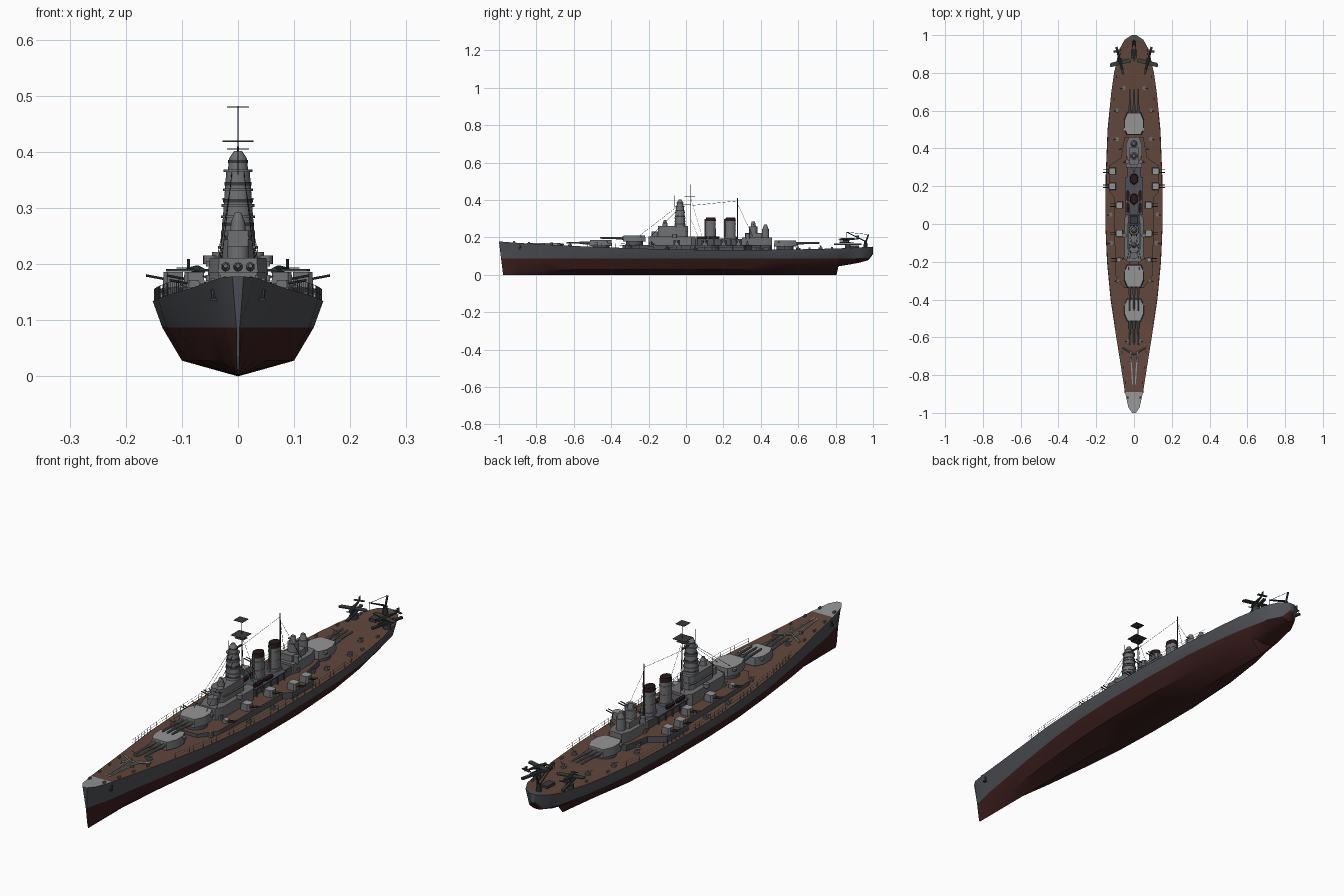
import bpy, bmesh, math
from mathutils import Vector, Matrix

def mat(name, r, g, b):
    m = bpy.data.materials.new(name)
    m.diffuse_color = (r, g, b, 1)
    return m

HULL = mat("hull_gray", .08, .083, .095)
RED = mat("antifouling_red", .045, .013, .013)
WOOD = mat("deck_wood", .12, .063, .045)
LIGHT = mat("light_gray", .30, .30, .30)
MID = mat("mid_gray", .16, .163, .17)
DARK = mat("dark_gray", .04, .042, .045)
SOOT = mat("soot_black", .02, .009, .009)
GREEN = mat("plane_green", .04, .052, .045)

# ---------- helpers ----------
def finish(name, bm, mats, mirror=False, rule=None):
    bmesh.ops.recalc_face_normals(bm, faces=bm.faces[:])
    for f in bm.faces:
        f.smooth = True
        if rule:
            f.material_index = rule(f)
    for e in bm.edges:
        e.smooth = len(e.link_faces) == 2 and e.calc_face_angle(0) < math.radians(32)
    me = bpy.data.meshes.new(name)
    bm.to_mesh(me)
    bm.free()
    for m in mats:
        me.materials.append(m)
    ob = bpy.data.objects.new(name, me)
    bpy.context.collection.objects.link(ob)
    if mirror:
        ob.modifiers.new("mirror", 'MIRROR').use_axis = (True, False, False)
    return ob

def box(bm, x, y, z, sx, sy, sz, rot=0):
    m = Matrix.Translation((x, y, z)) @ Matrix.Rotation(rot, 4, 'Z') @ Matrix.Diagonal((sx, sy, sz, 1))
    bmesh.ops.create_cube(bm, size=1, matrix=m)

def rod(bm, a, b, r1, r2=None, n=8):
    a, b = Vector(a), Vector(b)
    d = b - a
    m = Matrix.Translation((a + b) / 2) @ d.to_track_quat('Z', 'Y').to_matrix().to_4x4()
    bmesh.ops.create_cone(bm, cap_ends=True, segments=n, radius1=r1,
                          radius2=r1 if r2 is None else r2, depth=d.length, matrix=m)

def drum(bm, x, y, z0, z1, r, r2=None, n=16):
    rod(bm, (x, y, z0), (x, y, z1), r, r2, n)

def prism(bm, pts, z0, z1, s=1.0):
    c = Vector((sum(p[0] for p in pts), sum(p[1] for p in pts))) / len(pts)
    lo = [bm.verts.new((x, y, z0)) for x, y in pts]
    hi = [bm.verts.new((c.x + (x - c.x) * s, c.y + (y - c.y) * s, z1)) for x, y in pts]
    n = len(pts)
    for i in range(n):
        bm.faces.new((lo[i], lo[(i + 1) % n], hi[(i + 1) % n], hi[i]))
    bm.faces.new(hi)
    bm.faces.new(lo[::-1])

def sym(half):
    return half + [(-x, y) for x, y in half[::-1]]

roof = lambda f: 1 if f.normal.z > .8 else 0

# ---------- hull: y, deck / waterline / bilge half widths, keel / bilge / deck heights ----------
ST = [(-1, .010, .003, .002, 0, .02, .178), (-.97, .030, .008, .004, 0, .028, .176),
      (-.89, .048, .026, .014, 0, .028, .170), (-.75, .070, .049, .030, 0, .028, .162),
      (-.6, .094, .075, .052, 0, .028, .154), (-.4, .124, .106, .075, 0, .028, .146),
      (-.2, .143, .127, .093, 0, .028, .139), (0, .152, .135, .100, 0, .028, .134),
      (.25, .150, .134, .100, 0, .028, .133), (.5, .140, .126, .088, 0, .03, .134),
      (.7, .120, .105, .066, 0, .036, .138), (.805, .105, .088, .045, 0, .046, .141),
      (.815, .102, .085, .045, .045, .054, .141), (.92, .080, .062, .035, .063, .07, .146),
      (.975, .050, .033, .018, .078, .081, .149), (1, .012, .006, .004, .11, .115, .15)]

def edge(y):
    for a, b in zip(ST, ST[1:]):
        if y <= b[0]:
            t = (y - a[0]) / (b[0] - a[0])
            return a[1] + (b[1] - a[1]) * t, a[6] + (b[6] - a[6]) * t

bm = bmesh.new()
rings = []
for y, w, wl, bw, kz, bz, dz in ST:
    wz = max(.087, bz + .006)
    half = [(bw, bz), (wl, wz), (w, dz)]
    pts = [(0, kz)] + half + [(-x, z) for x, z in half[::-1]]
    rake = .022 if y < -.95 else 0          # raked stem
    rings.append([bm.verts.new((x, y + rake * (1 - z / dz), z)) for x, z in pts])
for a, b in zip(rings, rings[1:]):
    for i in range(7):
        f = bm.faces.new((a[i], a[(i + 1) % 7], b[(i + 1) % 7], b[i]))
        yc = f.calc_center_median().y
        f.material_index = 1 if i in (0, 1, 5, 6) else 0
        if i == 3:
            f.material_index = 3 if yc < -.89 else (0 if yc > .975 else 2)
bm.faces.new(rings[0])
bm.faces.new(rings[-1])
finish("hull", bm, [HULL, RED, WOOD, LIGHT])

# ---------- raised shelter deck ----------
bm = bmesh.new()
prism(bm, sym([(.05, -.34), (.1, -.27), (.105, .14), (.13, .17), (.13, .31), (.07, .35), (.05, .46)]), .125, .158)
finish("shelter_deck", bm, [HULL, WOOD], rule=roof)

# ---------- deck railings ----------
bm = bmesh.new()
ys = [-.55 + .025 * i for i in range(47)]
P = [Vector((edge(y)[0] - .003, y, edge(y)[1])) for y in ys]
for p, q in zip(P, P[1:]):
    rod(bm, p, p + Vector((0, 0, .022)), .0006, n=4)
    for h in (.011, .022):
        up = Vector((0, 0, h))
        rod(bm, p + up, q + up, .0005, n=3)
finish("railings", bm, [MID], mirror=True)

# ---------- main gun turrets ----------
for name, y, z, s, deck in (("turret_fore", -.455, .154, -1, .13), ("turret_high", -.275, .179, -1, .14),
                            ("turret_aft", .53, .152, 1, .12)):
    bm = bmesh.new()
    prism(bm, [(x, y + s * v) for x, v in sym([(.038, -.06), (.054, -.025), (.054, .02), (.036, .062)])], z, z + .032, .93)
    for x in (-.05, .05):
        box(bm, x, y - s * .03, z + .022, .014, .014, .01)
    finish(name, bm, [MID, LIGHT], rule=roof)
    bm = bmesh.new()
    drum(bm, 0, y, deck, z, .045, n=24)
    finish(name + "_barbette", bm, [HULL])
    bm = bmesh.new()
    for x in (-.022, 0, .022):
        rod(bm, (x, y + s * .05, z + .016), (x, y + s * .1, z + .017), .0085, .007, 10)
        rod(bm, (x, y + s * .09, z + .017), (x, y + s * .185, z + .018), .0058, .004, 10)
    finish(name + "_guns", bm, [MID])

# ---------- secondary twin mounts ----------
for i, (x, y) in enumerate([(.115, .2), (.115, .28), (.078, .1), (.078, -.05), (.08, -.19)]):
    big = i < 4
    h = .028 if big else .014
    bm = bmesh.new()
    w = .019 if big else .012
    prism(bm, [(x - w, y - w), (x + w * .6, y - w), (x + w, y - w * .6), (x + w, y + w * .6),
               (x + w * .6, y + w), (x - w, y + w)], .158, .158 + h, .9)
    finish("secondary_mount_%d" % i, bm, [MID, LIGHT], mirror=True, rule=roof)
    bm = bmesh.new()
    for d in (-.007, .007):
        rod(bm, (x + w * .8, y + d, .158 + h * .55), (x + w + .03, y + d, .163 + h * .6), .0022, n=6)
    finish("secondary_guns_%d" % i, bm, [DARK], mirror=True)

# ---------- light anti-air guns in tubs ----------
bm = bmesh.new()
for x, y, z in [(.03, -.62, .152), (.085, -.3, .143), (.12, -.1, .134), (.06, .4, .133), (.09, .45, .132),
                (.09, .6, .135), (.055, .72, .137), (.125, .05, .132), (.045, -.18, .158), (.04, .33, .158)]:
    drum(bm, x, y, z, z + .009, .011, n=10)
    rod(bm, (x, y, z + .012), (x + .018, y - .004, z + .021), .0016, n=5)
    box(bm, x, y, z + .012, .008, .008, .008)
finish("light_guns", bm, [MID], mirror=True)

# ---------- forward superstructure and tower ----------
bm = bmesh.new()
prism(bm, sym([(.035, -.2), (.05, -.17), (.05, .03), (.035, .05)]), .15, .205)
prism(bm, sym([(.018, -.15), (.03, -.13), (.03, -.005), (.02, .01)]), .2, .26)
prism(bm, sym([(.034, -.135), (.036, -.1), (.036, .0), (.03, .012)]), .228, .232)
drum(bm, 0, -.165, .2, .232, .02)
drum(bm, 0, -.112, .26, .278, .014, .012)
drum(bm, 0, -.112, .278, .292, .011, .006)
for x in (-.05, .05):
    drum(bm, x, -.06, .2, .215, .012)
finish("bridge", bm, [MID])
bm = bmesh.new()
drum(bm, 0, -.032, .255, .365, .029, .021, n=12)
for z, r in ((.282, .03), (.302, .029), (.33, .027), (.364, .026)):
    drum(bm, 0, -.032, z, z + .005, r, n=12)
drum(bm, 0, -.032, .368, .388, .018, .016)
drum(bm, 0, -.032, .388, .402, .016, .007)
box(bm, 0, -.032, .316, .056, .006, .003)
finish("tower", bm, [MID])
bm = bmesh.new()
for z, r in ((.268, .0287), (.310, .0265), (.340, .0245), (.380, .0178)):
    drum(bm, 0, -.032, z, z + .006, r, n=12)
box(bm, 0, -.139, .247, .045, .022, .006)
finish("window_bands", bm, [DARK])

# ---------- masts, aerials, rigging ----------
bm = bmesh.new()
rod(bm, (0, .025, .2), (0, .025, .482), .0022, .0012, 6)
rod(bm, (0, -.06, .36), (0, -.06, .425), .001, n=5)
rod(bm, (0, .275, .16), (0, .275, .41), .004, .002, 8)
for z, w, d in ((.48, .04, .04), (.419, .056, .055), (.405, .04, .03)):
    box(bm, 0, .02, z, w, d, .002)
box(bm, 0, .0, .375, .008, .05, .004)
finish("masts_and_aerials", bm, [DARK])
bm = bmesh.new()
for a, b in [((0, .025, .37), (0, .275, .395)), ((.01, -.04, .37), (.03, -.26, .2)), ((.01, -.03, .36), (.035, -.19, .205)),
             ((0, .025, .41), (.04, .1, .16)), ((0, .275, .38), (.04, .36, .2)), ((0, .025, .3), (.045, .07, .19))]:
    rod(bm, a, b, .0007, n=4)
finish("rigging", bm, [DARK], mirror=True)

# ---------- midship deckhouse, boat deck, boats ----------
bm = bmesh.new()
box(bm, 0, .17, .172, .07, .26, .036)
box(bm, 0, .15, .192, .095, .2, .004)
for x in (-.044, .044):
    for i in range(5):
        box(bm, x, .06 + i * .045, .174, .004, .004, .034)
finish("boat_deck", bm, [HULL])
bm = bmesh.new()
for y in (.085, .15):
    prism(bm, [(.03, y - .028), (.04, y - .018), (.04, y + .02), (.034, y + .027), (.026, y + .02), (.024, y - .018)], .194, .204, 1.1)
finish("boats", bm, [SOOT], mirror=True)

# ---------- funnels ----------
for i, y in enumerate((.132, .238)):
    def oval(w, l):
        return [(w * math.cos(t * math.pi / 10), y + l * math.sin(t * math.pi / 10)) for t in range(20)]
    bm = bmesh.new()
    prism(bm, oval(.022, .028), .16, .292, .95)
    prism(bm, oval(.026, .032), .19, .204)
    for z in (.235, .27):
        prism(bm, oval(.0225, .0285), z, z + .003)
    rod(bm, (0, y - .03, .19), (0, y - .03, .298), .004)
    finish("funnel_%d" % i, bm, [MID])
    bm = bmesh.new()
    prism(bm, oval(.0222, .0285), .288, .306, .88)
    finish("funnel_cap_%d" % i, bm, [SOOT])

# ---------- aft superstructure ----------
bm = bmesh.new()
prism(bm, sym([(.042, .3), (.042, .42), (.028, .46)]), .15, .198)
box(bm, 0, .36, .21, .05, .09, .028)
drum(bm, 0, .36, .22, .258, .022)
drum(bm, 0, .36, .258, .284, .014, .009)
drum(bm, 0, .425, .19, .246, .019)
drum(bm, 0, .425, .246, .268, .015, .008)
box(bm, 0, .36, .268, .044, .006, .005)
for x in (-.035, .035):
    drum(bm, x, .33, .19, .222, .011)
finish("aft_superstructure", bm, [MID])

# ---------- bow fittings ----------
bm = bmesh.new()
prism(bm, [(.004, -.85), (.010, -.85), (.022, -.67), (.015, -.67)], .155, .169)
finish("chain_plates", bm, [LIGHT], mirror=True)
bm = bmesh.new()
rod(bm, (0, -.69, .164), (.06, -.655, .162), .005, n=4)
for y in (-.92, -.84, -.76, -.68):
    w, z = edge(y)
    box(bm, w * .8, y, z + .004, .006, .012, .009)
drum(bm, .02, -.72, .155, .172, .008, n=10)
for y in (.66, .78, .9):
    w, z = edge(y)
    box(bm, w * .85, y, z + .004, .006, .012, .009)
finish("deck_fittings", bm, [MID], mirror=True)
bm = bmesh.new()
rod(bm, (.045, -.885, .155), (.044, -.89, .135), .004, n=8)
box(bm, .043, -.89, .137, .012, .012, .006)
finish("anchors", bm, [DARK], mirror=True)

# ---------- stern catapults, seaplanes, crane ----------
T = Matrix.Translation((.075, .865, 0)) @ Matrix.Rotation(math.radians(-14), 4, 'Z')
bm = bmesh.new()
box(bm, 0, 0, .164, .012, .15, .008)
drum(bm, 0, 0, .14, .162, .016, n=12)
bm.transform(T)
finish("catapults", bm, [DARK], mirror=True)
bm = bmesh.new()
rod(bm, (0, -.045, .188), (0, -.01, .19), .006, .008, 10)
rod(bm, (0, -.01, .19), (0, .06, .192), .008, .002, 10)
prism(bm, [(-.055, -.022), (.055, -.022), (.058, -.012), (.05, 0), (-.05, 0), (-.058, -.012)], .187, .191)
box(bm, 0, .053, .193, .042, .012, .002)
box(bm, 0, .055, .2, .002, .014, .018)
rod(bm, (0, -.045, .173), (0, .035, .174), .004, .002, 8)
box(bm, 0, -.01, .18, .003, .03, .014)
box(bm, 0, -.047, .188, .028, .002, .003)
bm.transform(T)
finish("seaplanes", bm, [GREEN], mirror=True)
bm = bmesh.new()
drum(bm, 0, .96, .145, .178, .012, .008, n=10)
rod(bm, (0, .96, .17), (0, .975, .215), .004, n=6)
for x in (-.008, .008):
    rod(bm, (x, .962, .178), (x * .4, .86, .228), .003, .002, 6)
rod(bm, (0, .975, .215), (0, .86, .228), .001, n=4)
rod(bm, (0, .86, .228), (0, .86, .2), .001, n=4)
box(bm, 0, .9, .15, .03, .05, .012)
finish("stern_crane", bm, [DARK])
